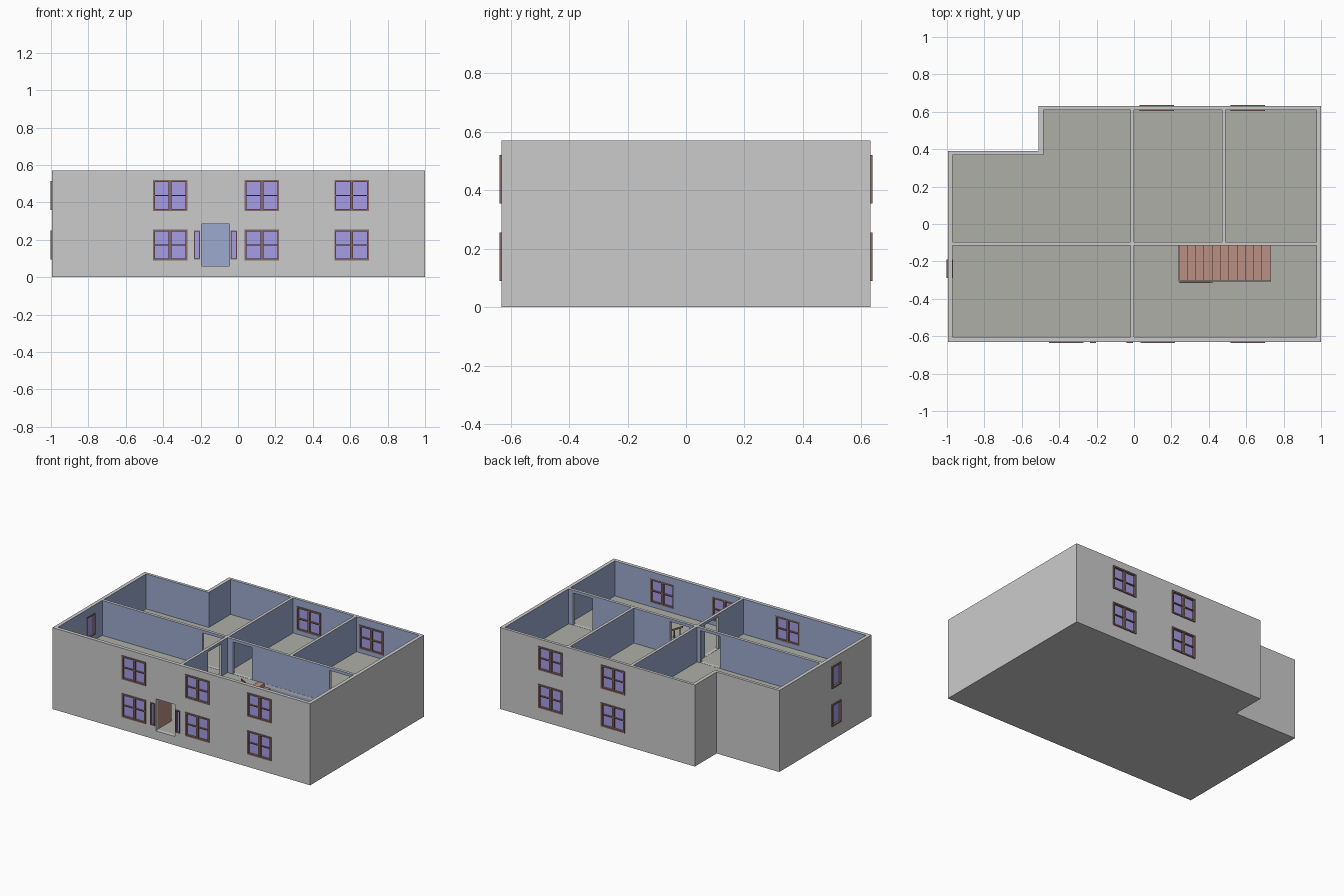
import bpy, bmesh, math
from mathutils import Vector

if "Cube" in bpy.data.objects:
    bpy.data.objects.remove(bpy.data.objects["Cube"])


def material(name, rgb):
    m = bpy.data.materials.new(name)
    m.diffuse_color = (*rgb, 1)
    m.use_nodes = True
    m.node_tree.nodes["Principled BSDF"].inputs["Base Color"].default_value = m.diffuse_color
    return m


PLASTER = material("plaster_grey", (0.55, 0.55, 0.55))
PAINT = material("inside_blue", (0.33, 0.40, 0.62))
FLOOR = material("floor_grey_green", (0.42, 0.43, 0.38))
WOOD = material("brown_wood", (0.25, 0.15, 0.13))
RED = material("red_wood", (0.50, 0.28, 0.23))
GLASS = material("window_glass", (0.38, 0.34, 0.78))


def prism(bm, pts, vec, side=0, start=0):
    """Extrude a closed outline along vec; start face may use its own material."""
    a = [bm.verts.new(p) for p in pts]
    b = [bm.verts.new(Vector(p) + Vector(vec)) for p in pts]
    n = len(a)
    faces = [bm.faces.new(a), bm.faces.new(b[::-1])]
    faces += [bm.faces.new((a[i], b[i], b[(i + 1) % n], a[(i + 1) % n])) for i in range(n)]
    for f in faces:
        f.material_index = side
    faces[0].material_index = start


def flat(bm, outline, z0, z1, side=0, start=0):
    prism(bm, [(x, y, z0) for x, y in outline], (0, 0, z1 - z0), side, start)


def rect(x0, x1, y0, y1):
    return [(x0, y0), (x1, y0), (x1, y1), (x0, y1)]


def box(bm, x0, x1, y0, y1, z0, z1, mat=0):
    flat(bm, rect(x0, x1, y0, y1), z0, z1, mat, mat)


def finish(bm, name, mats):
    bmesh.ops.recalc_face_normals(bm, faces=bm.faces)
    me = bpy.data.meshes.new(name)
    bm.to_mesh(me)
    bm.free()
    for m in mats:
        me.materials.append(m)
    ob = bpy.data.objects.new(name, me)
    bpy.context.collection.objects.link(ob)
    return ob


def subtract(target, cutter):
    mod = target.modifiers.new("cut", 'BOOLEAN')
    mod.operation, mod.solver, mod.object = 'DIFFERENCE', 'EXACT', cutter
    bpy.context.view_layer.objects.active = target
    bpy.ops.object.modifier_apply(modifier=mod.name)
    bpy.data.objects.remove(cutter)


SHELL = [PLASTER, PAINT, FLOOR]
L, R, F, B = -0.995, 1.0, -0.63, 0.63
LEVELS = (0.06, 0.325)

# Solid block of the house
bm = bmesh.new()
flat(bm, [(L, F), (R, F), (R, B), (-0.51, B), (-0.51, 0.39), (L, 0.39)], 0, 0.57)
house = finish(bm, "house_shell", SHELL)

# Rooms hollowed out on both storeys
rooms = [
    rect(-0.97, -0.02, -0.605, -0.115),
    rect(0, 0.975, -0.605, -0.115),
    [(-0.97, -0.095), (-0.02, -0.095), (-0.02, 0.61), (-0.485, 0.61), (-0.485, 0.37), (-0.97, 0.37)],
    rect(0, 0.47, -0.095, 0.61),
    rect(0.49, 0.975, -0.095, 0.61),
]
bm = bmesh.new()
for z0, z1 in ((LEVELS[0], 0.305), (LEVELS[1], 0.65)):
    for r in rooms:
        flat(bm, r, z0, z1, 1, 2)
subtract(house, finish(bm, "room_cutter", SHELL))

# Windows: side, start and end along the wall, inset in z, cross bars
windows = [("front", a, a + 0.185, 0.0, True) for a in (-0.455, 0.035, 0.515)]
windows += [("back", a, a + 0.185, 0.0, True) for a in (0.03, 0.515)]
windows += [("left", -0.29, -0.19, 0.005, False)]
plan = [(w, z) for w in windows for z in LEVELS]
plan += [(("front", a, a + 0.034, 0.004, False), LEVELS[0]) for a in (-0.236, -0.04)]


def wall_box(bm, side, u0, u1, d0, d1, z0, z1, mat=0):
    """Box in wall space: d is measured inwards from the outer face."""
    if side == "front":
        box(bm, u0, u1, F + d0, F + d1, z0, z1, mat)
    elif side == "back":
        box(bm, u0, u1, B - d1, B - d0, z0, z1, mat)
    else:
        box(bm, L + d0, L + d1, u0, u1, z0, z1, mat)


# Openings for windows, doors and the stairwell
bm = bmesh.new()
e = 0.002
for (side, u0, u1, dz, cross), z in plan:
    wall_box(bm, side, u0 + e, u1 - e, -0.05, 0.035, z + 0.03 + dz + e, z + 0.195 - dz - e)
for z in LEVELS:
    for x0, x1 in ((-0.195, -0.045), (0.04, 0.19), (0.79, 0.94)):
        box(bm, x0, x1, -0.13, -0.08, z + 0.001, z + 0.225)
    box(bm, -0.04, 0.02, -0.33, -0.18, z + 0.001, z + 0.225)
box(bm, -0.195, -0.045, -0.68, -0.59, 0.061, 0.285)
box(bm, 0.24, 0.73, -0.308, -0.116, 0.29, 0.34)
subtract(house, finish(bm, "opening_cutter", SHELL))

# Window frames and panes
for i, ((side, u0, u1, dz, cross), z) in enumerate(plan):
    bm = bmesh.new()
    z0, z1 = z + 0.03 + dz, z + 0.195 - dz
    t = 0.010 if u1 - u0 > 0.05 else 0.006
    d0, d1 = -0.007, 0.027
    wall_box(bm, side, u0, u0 + t, d0, d1, z0, z1)
    wall_box(bm, side, u1 - t, u1, d0, d1, z0, z1)
    for za in (z0, z1 - t):
        wall_box(bm, side, u0 + t, u1 - t, d0, d1, za, za + t)
    um, zm = (u0 + u1) / 2, (z0 + z1) / 2
    if cross:
        wall_box(bm, side, um - 0.008, um + 0.008, d0 + 0.003, d1, z0 + t, z1 - t)
        wall_box(bm, side, u0 + t, u1 - t, d0 + 0.005, d1, zm - 0.003, zm + 0.003)
    wall_box(bm, side, u0 + t, u1 - t, 0.008, 0.014, z0 + t, z1 - t, 1)
    finish(bm, f"{side}_window_{i + 1}", [WOOD, GLASS])

# Front door, standing open into the room
bm = bmesh.new()
box(bm, -0.207, -0.197, -0.604, -0.455, 0.063, 0.283)
finish(bm, "front_door", [RED])

# Staircase rising to the left
N, x_low, x_top = 11, 0.73, 0.242
run, rise = (x_low - x_top) / N, (LEVELS[1] - LEVELS[0]) / N
profile = [(x_low, 0.06)]
for i in range(N):
    z = 0.06 + (i + 1) * rise
    profile += [(x_low - i * run, z), (x_low - (i + 1) * run, z)]
profile += [(x_top, 0.285), (x_low - 2 * run, 0.06)]
bm = bmesh.new()
prism(bm, [(x, -0.303, z) for x, z in profile], (0, 0.187, 0))
finish(bm, "staircase", [RED])

# Sloping handrail with posts
bm = bmesh.new()
slope = lambda x: 0.06 + rise + (x_low - x) * rise / run
prism(bm, [(x, -0.315, slope(x) + h) for x, h in
           ((x_low, 0.062), (x_top, 0.062), (x_top, 0.074), (x_low, 0.074))], (0, 0.008, 0))
for i in range(N):
    x = x_low - (i + 0.5) * run
    box(bm, x - 0.003, x + 0.003, -0.313, -0.307, slope(x) - 0.015, slope(x) + 0.064)
finish(bm, "stair_handrail", [WOOD])
